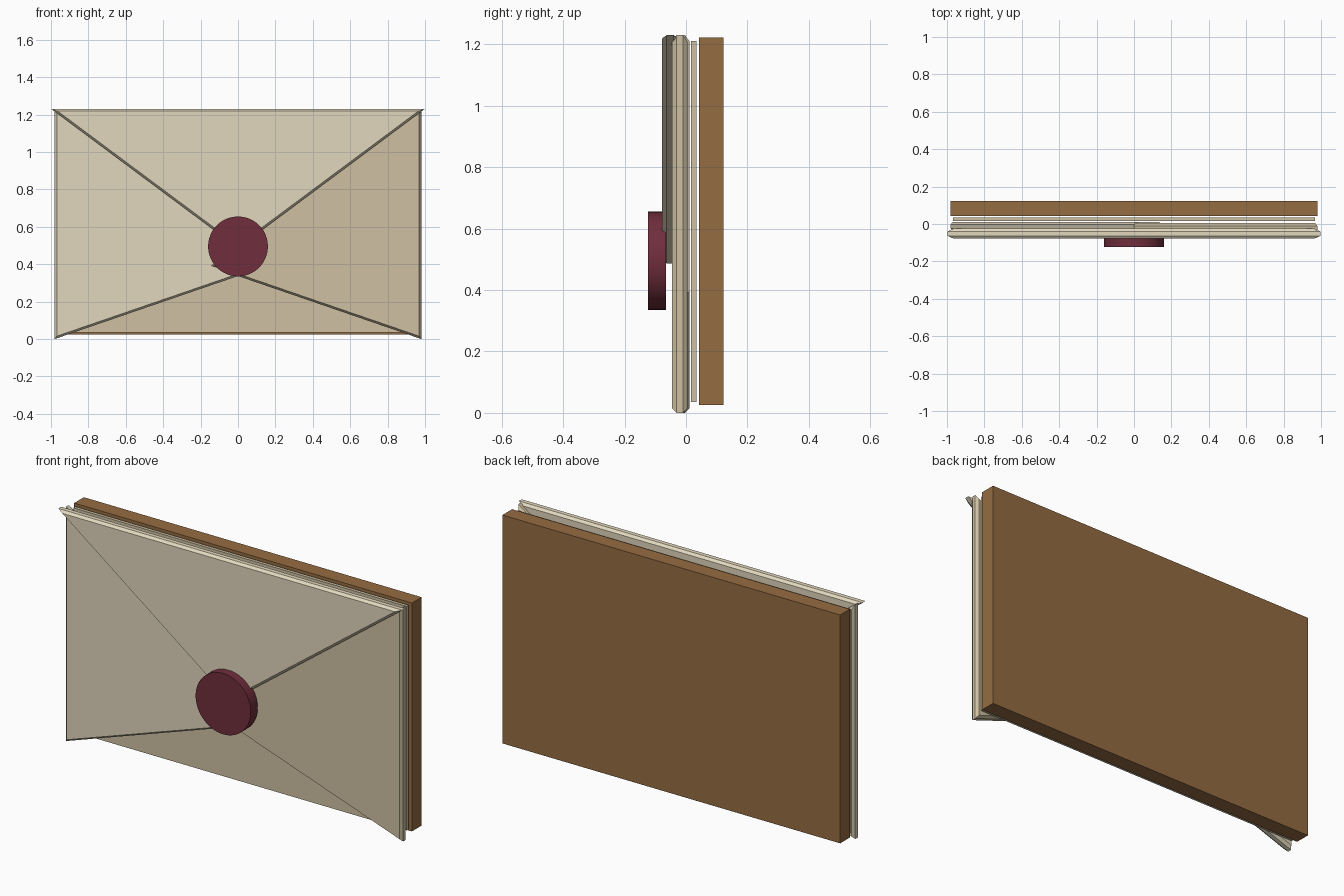
import bpy, bmesh, math
from mathutils import Vector

if "Cube" in bpy.data.objects:
    bpy.data.objects.remove(bpy.data.objects["Cube"])


def material(name, rgb):
    m = bpy.data.materials.new(name)
    m.diffuse_color = (*rgb, 1)
    m.use_nodes = True
    m.node_tree.nodes["Principled BSDF"].inputs["Base Color"].default_value = m.diffuse_color
    return m


CREAM = material("cream_paper", (0.76, 0.68, 0.51))
TAN = material("tan_paper", (0.62, 0.53, 0.36))
WAX = material("wax", (0.16, 0.027, 0.045))
CARD = material("brown_card", (0.30, 0.15, 0.054))


def finish(bm, name, mat):
    bmesh.ops.recalc_face_normals(bm, faces=bm.faces)
    me = bpy.data.meshes.new(name)
    bm.to_mesh(me)
    bm.free()
    me.materials.append(mat)
    ob = bpy.data.objects.new(name, me)
    bpy.context.collection.objects.link(ob)
    return ob


def box(name, x, y0, y1, z0, z1, mat):
    bm = bmesh.new()
    bmesh.ops.create_cube(bm, size=1)
    bmesh.ops.scale(bm, vec=(2 * x, y1 - y0, z1 - z0), verts=bm.verts)
    bmesh.ops.translate(bm, vec=(0, (y0 + y1) / 2, (z0 + z1) / 2), verts=bm.verts)
    return finish(bm, name, mat)


def flap(name, corners, y0, y1, mat, inset=0.011, chamfer=0.015):
    """Triangular slab in the xz plane with chamfered rims."""
    p = [Vector(c) for c in corners]
    side = [(p[(i + 1) % 3] - p[(i + 2) % 3]).length for i in range(3)]
    per = sum(side)
    centre = sum((s * v for s, v in zip(side, p)), Vector((0, 0))) / per
    e, f = p[1] - p[0], p[2] - p[0]
    radius = abs(e.x * f.y - e.y * f.x) / per
    k = 1 - inset / radius
    bm = bmesh.new()
    rings = []
    for y, s in ((y0, k), (y0 + chamfer, 1), (y1 - chamfer, 1), (y1, k)):
        ring = [centre + (v - centre) * s for v in p]
        rings.append([bm.verts.new((v.x, y, v.y)) for v in ring])
    for a, b in zip(rings, rings[1:]):
        for i in range(3):
            j = (i + 1) % 3
            bm.faces.new((a[i], a[j], b[j], b[i]))
    bm.faces.new(rings[0])
    bm.faces.new(rings[-1])
    return finish(bm, name, mat)


# Backing card and inner sheet
box("backing_card", 0.98, 0.042, 0.122, 0.025, 1.223, CARD)
box("inner_sheet", 0.967, 0.017, 0.034, 0.036, 1.211, TAN)

# Overlapping side flaps and the top flap
for name, s, y0, y1, mat in (("left_flap", -1, -0.039, 0.012, CREAM),
                             ("right_flap", 1, -0.046, 0.005, TAN)):
    flap(name, [(0.98 * s, 1.23), (0.98 * s, 0.0), (-0.155 * s, 0.39)], y0, y1, mat)
flap("top_flap", [(-0.998, 1.23), (0.998, 1.23), (0, 0.487)], -0.078, -0.025, CREAM)

# Wax seal
bpy.ops.mesh.primitive_cylinder_add(vertices=48, radius=0.16, depth=0.058,
                                    location=(0, -0.094, 0.495),
                                    rotation=(math.pi / 2, 0, 0))
seal = bpy.context.object
seal.name = "wax_seal"
seal.data.materials.append(WAX)
bpy.ops.object.shade_smooth_by_angle(angle=math.radians(30))
